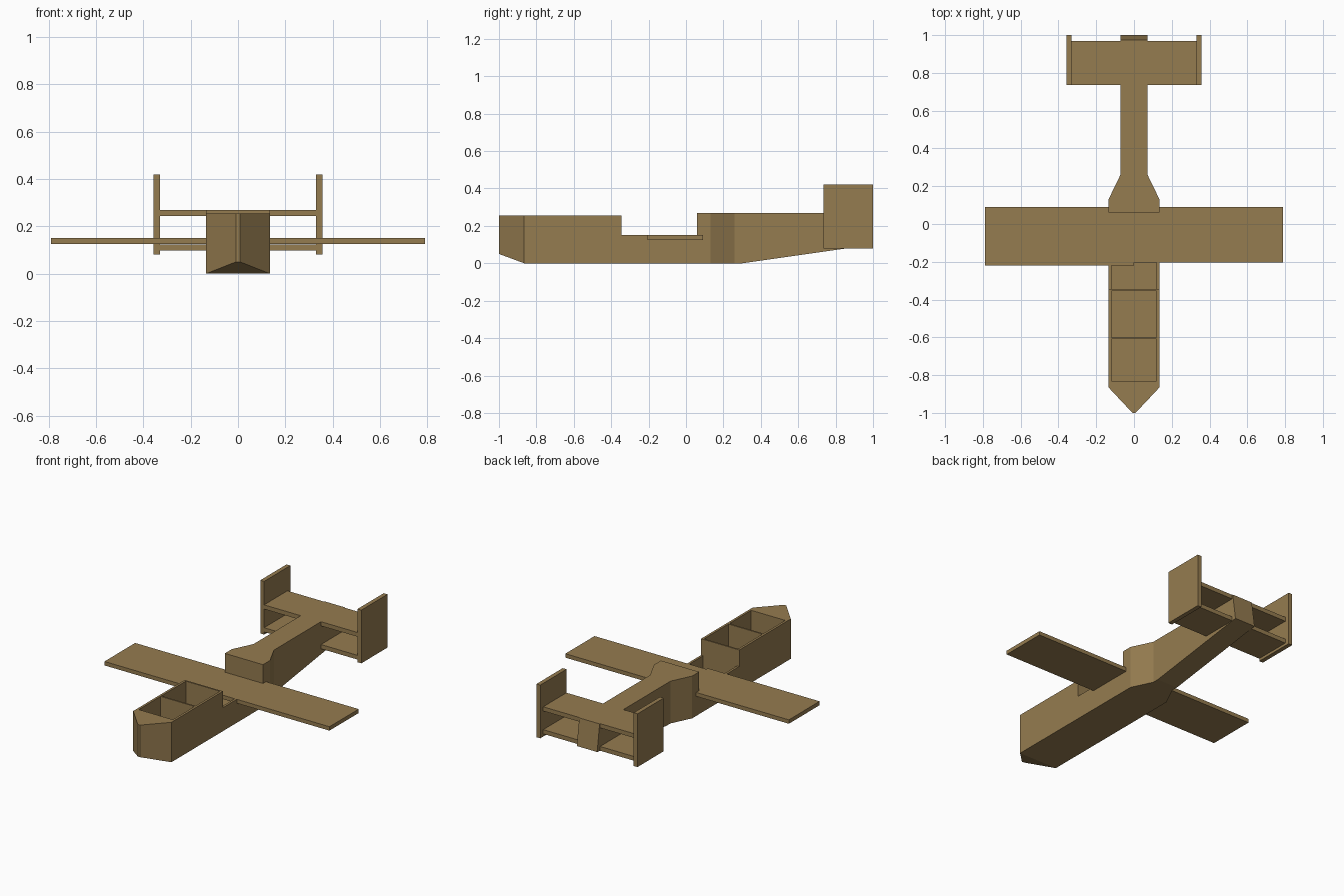
import bpy
import bmesh

cube = bpy.data.objects.get("Cube")
if cube:
    bpy.data.objects.remove(cube, do_unlink=True)

# One material for the whole model
wood = bpy.data.materials.new("tan_wood")
wood.use_nodes = True
colour = (0.30, 0.20, 0.08, 1.0)
wood.diffuse_color = colour
wood.node_tree.nodes["Principled BSDF"].inputs["Base Color"].default_value = colour


def finish(name, bm):
    bmesh.ops.recalc_face_normals(bm, faces=bm.faces)
    mesh = bpy.data.meshes.new(name)
    bm.to_mesh(mesh)
    bm.free()
    mesh.materials.append(wood)
    obj = bpy.data.objects.new(name, mesh)
    bpy.context.scene.collection.objects.link(obj)
    return obj


def loft(name, rings):
    """Skin a row of rings that all have the same number of points."""
    bm = bmesh.new()
    rows = [[bm.verts.new(p) for p in ring] for ring in rings]
    n = len(rows[0])
    for a, b in zip(rows, rows[1:]):
        for i in range(n):
            j = (i + 1) % n
            bm.faces.new((a[i], a[j], b[j], b[i]))
    bm.faces.new(rows[0])
    bm.faces.new(rows[-1])
    return finish(name, bm)


def box(name, x0, x1, y0, y1, z0, z1):
    return loft(name, [[(x0, y, z0), (x1, y, z0), (x1, y, z1), (x0, y, z1)]
                       for y in (y0, y1)])


def plate(name, x0, x1, profile):
    """Extrude a side profile of (y, z) points across x."""
    return loft(name, [[(x, y, z) for y, z in profile] for x in (x0, x1)])


def hull(name, stations):
    """Stations: half width, (y, z) at the bottom, (y, z) at the top."""
    return loft(name, [[(-w, yb, zb), (w, yb, zb), (w, yt, zt), (-w, yt, zt)]
                       for w, (yb, zb), (yt, zt) in stations])


# Wedge nose with a rising chin
hull("nose", [
    (0.008, (-1.0, 0.05), (-1.0, 0.255)),
    (0.135, (-0.865, 0.0), (-0.865, 0.255)),
    (0.135, (-0.83, 0.0), (-0.83, 0.255)),
])

# Open plank-built front fuselage: floor, stepped sides, bulkheads
box("fuselage_floor", -0.12, 0.12, -0.83, 0.06, 0.0, 0.015)
side = [(-0.83, 0.0), (0.06, 0.0), (0.06, 0.15),
        (-0.345, 0.15), (-0.345, 0.255), (-0.83, 0.255)]
for label, s in (("left", 1), ("right", -1)):
    plate(label + "_fuselage_side", s * 0.12, s * 0.135, side)
box("middle_bulkhead", -0.12, 0.12, -0.61, -0.60, 0.015, 0.255)
box("rear_bulkhead", -0.12, 0.12, -0.355, -0.345, 0.015, 0.255)

# Solid rear fuselage, narrowing to the tail boom
hull("rear_fuselage", [
    (0.135, (0.06, 0.0), (0.06, 0.27)),
    (0.135, (0.13, 0.0), (0.13, 0.27)),
    (0.072, (0.26, 0.0), (0.26, 0.27)),
    (0.072, (0.30, 0.0), (0.30, 0.27)),
    (0.072, (1.0, 0.10), (0.975, 0.27)),
])

# Wing halves meeting inside the fuselage
box("left_wing", 0.0, 0.79, -0.205, 0.09, 0.125, 0.15)
box("right_wing", -0.79, 0.0, -0.22, 0.09, 0.125, 0.15)

# Twin tailplanes joined by end fins
box("upper_tailplane", -0.33, 0.33, 0.735, 0.97, 0.243, 0.27)
box("lower_tailplane", -0.33, 0.33, 0.735, 0.97, 0.097, 0.124)
for label, s in (("left", 1), ("right", -1)):
    box(label + "_tail_fin", s * 0.33, s * 0.357, 0.735, 1.0, 0.08, 0.42)
